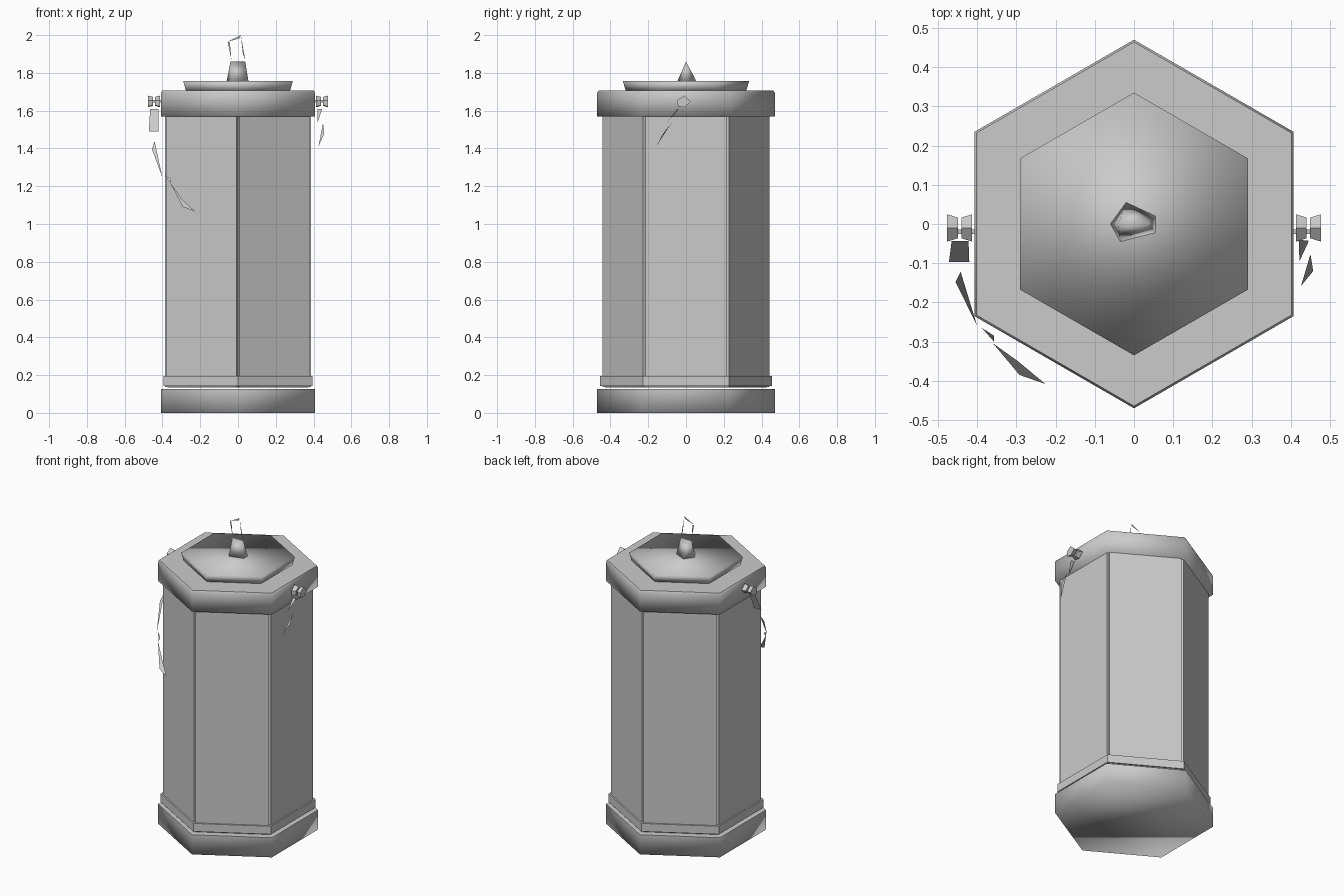
import bpy, bmesh, math
from mathutils import Vector

old = bpy.data.objects.get("Cube")
if old:
    bpy.data.objects.remove(old, do_unlink=True)

grey = bpy.data.materials.new("plain_grey")
grey.use_nodes = True
tone = (0.6, 0.6, 0.6, 1)
grey.diffuse_color = tone
grey.node_tree.nodes["Principled BSDF"].inputs["Base Color"].default_value = tone


def finish(name, bm, smooth=False, sharp_z=None):
    """Turn a bmesh into an object; edges lying at sharp_z stay crisp."""
    for f in bm.faces:
        f.smooth = smooth
    for e in bm.edges:
        if sharp_z and all(abs(v.co.z - sharp_z) < 0.001 for v in e.verts):
            e.smooth = False
    mesh = bpy.data.meshes.new(name)
    bm.to_mesh(mesh)
    bm.free()
    mesh.materials.append(grey)
    ob = bpy.data.objects.new(name, mesh)
    bpy.context.collection.objects.link(ob)
    return ob


def hexagon(name, profile, smooth=False, sharp_z=None):
    """Six-sided solid with corners on the y axis, from (radius, z) rings."""
    bm = bmesh.new()
    rings = []
    for r, z in profile:
        angles = [math.pi / 2 + i * math.pi / 3 for i in range(6)]
        rings.append([bm.verts.new((r * math.cos(a), r * math.sin(a), z)) for a in angles])
    for low, high in zip(rings, rings[1:]):
        for i in range(6):
            j = (i + 1) % 6
            bm.faces.new((low[i], low[j], high[j], high[i]))
    bm.faces.new(rings[0][::-1])
    bm.faces.new(rings[-1])
    return finish(name, bm, smooth, sharp_z)


def sliver(name, *points):
    """Thin flat scrap of strap."""
    bm = bmesh.new()
    bm.faces.new([bm.verts.new(p) for p in points])
    return finish(name, bm)


def hull(name, points, smooth=False):
    bm = bmesh.new()
    for p in points:
        bm.verts.new(p)
    bmesh.ops.convex_hull(bm, input=bm.verts[:])
    return finish(name, bm, smooth)


# Base, foot ring and inner core
hexagon("base", [(0.47, 0), (0.47, 0.127)], True, 0.127)
hexagon("foot_ring", [(0.456, 0.143), (0.456, 0.195)])
hexagon("body_core", [(0.43, 0.135), (0.43, 1.6)])

# Six wall panels with narrow corner gaps
for i in range(6):
    a = i * math.pi / 3
    out = Vector((math.cos(a), math.sin(a), 0))
    side = Vector((-out.y, out.x, 0))
    hull("wall_panel", [out * d + side * s * 0.215 + Vector((0, 0, z))
                        for d in (0.37, 0.386) for s in (-1, 1) for z in (0.137, 1.6)])

# Rim and lid
hexagon("rim", [(0.47, 1.57), (0.47, 1.695), (0.464, 1.706)], True, 1.706)
hexagon("lid", [(0.318, 1.704), (0.335, 1.757)], True)

# Five-sided knob, ridged at the top
foot = [(-0.06, 0.0), (-0.02, 0.055), (0.055, 0.02), (0.055, -0.022), (-0.035, -0.045)]
hull("knob", [(x, y, 1.757) for x, y in foot] + [(-0.04, 0, 1.86), (0.038, 0, 1.86)], True)

# Thin broken loop over the knob
y = -0.005
sliver("loop_left", (-0.055, y, 1.965), (-0.035, y, 1.87), (-0.043, y, 1.96))
sliver("loop_top", (-0.055, y, 1.965), (0.015, y, 2.0), (0.008, y, 1.983))
sliver("loop_right", (0.015, y, 2.0), (0.038, y, 1.87), (0.026, y, 1.9))

# Paired strap studs on both sides
outline = [(-0.045, 1.655), (-0.01, 1.68), (0.025, 1.648), (-0.008, 1.618), (-0.043, 1.622)]
for s, label in ((1, "left"), (-1, "right")):
    for part, x0, x1, k0, k1 in (("inner", 0.413, 0.44, 1, 0.75), ("outer", 0.449, 0.477, 0.75, 1)):
        hull(label + "_stud_" + part,
             [(s * x, -0.01 + (py + 0.01) * k, 1.65 + (pz - 1.65) * k)
              for x, k in ((x0, k0), (x1, k1)) for py, pz in outline])
    hull(label + "_stud_pin", [(s * x, -0.02 + dy, 1.65 + dz)
                               for x in (0.4, 0.46) for dy in (-0.006, 0.006) for dz in (-0.006, 0.006)])

# Short torn strap on the left
sliver("left_strap_upper", (0.42, -0.04, 1.61), (0.446, -0.043, 1.61), (0.422, -0.095, 1.54))
sliver("left_strap_lower", (0.45, -0.077, 1.535), (0.457, -0.12, 1.48), (0.426, -0.158, 1.41))

# Longer torn strap on the right, curling to the front
sliver("right_strap_upper", (-0.465, -0.043, 1.61), (-0.422, -0.043, 1.61),
       (-0.42, -0.097, 1.49), (-0.472, -0.097, 1.49))
sliver("right_strap_middle", (-0.442, -0.122, 1.44), (-0.455, -0.148, 1.395), (-0.4, -0.26, 1.245))
sliver("right_strap_lower", (-0.388, -0.265, 1.26), (-0.357, -0.285, 1.24), (-0.357, -0.3, 1.215))
sliver("right_strap_end", (-0.36, -0.304, 1.22), (-0.296, -0.35, 1.13),
       (-0.226, -0.408, 1.066), (-0.292, -0.385, 1.09))
